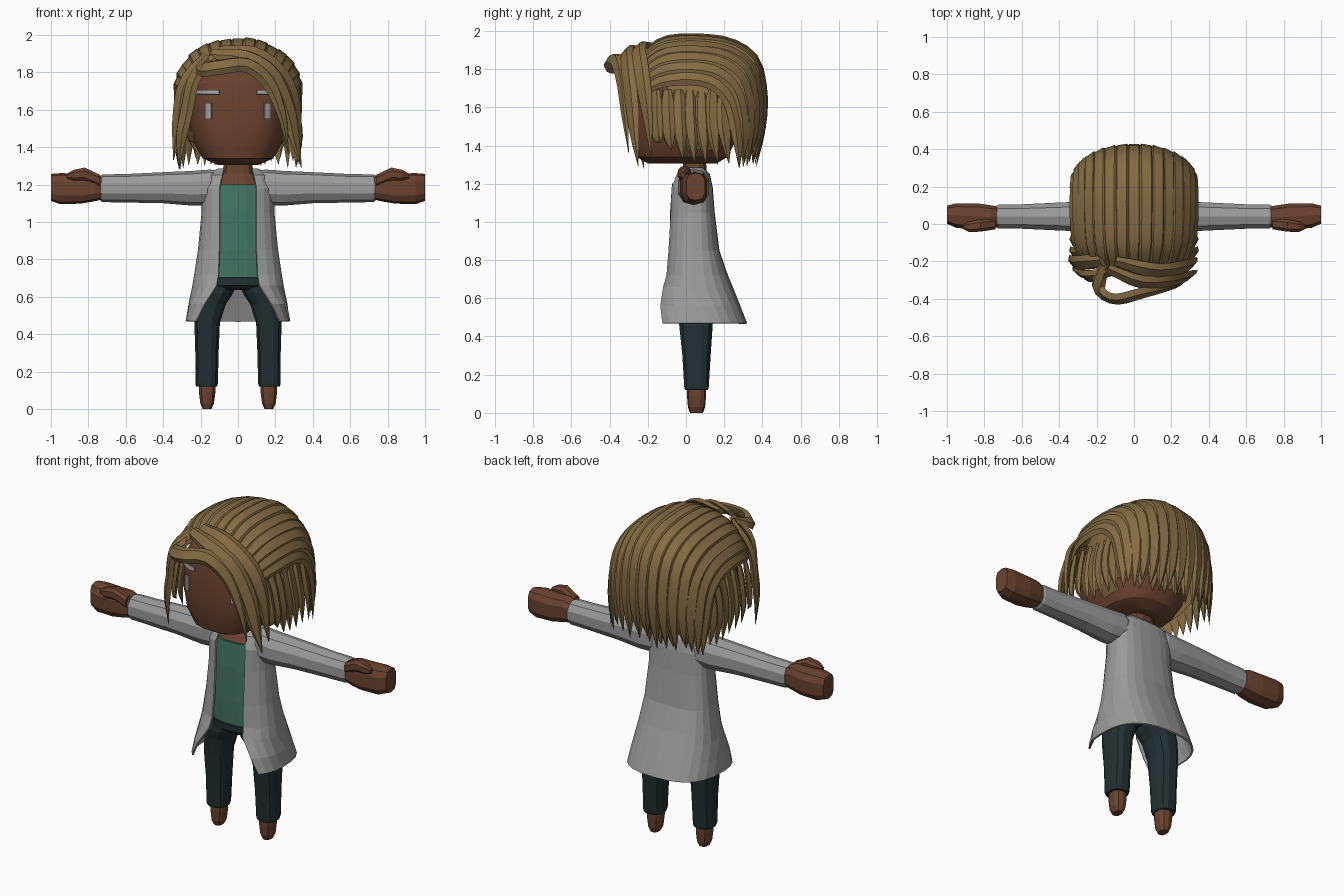
import bpy, bmesh, random
from math import sin, cos, pi, radians
from mathutils import Vector
from mathutils.bvhtree import BVHTree

random.seed(4)
if "Cube" in bpy.data.objects:
    bpy.data.objects.remove(bpy.data.objects["Cube"])


def material(name, r, g, b):
    m = bpy.data.materials.new(name)
    m.use_nodes = True
    m.diffuse_color = (r, g, b, 1)
    bsdf = m.node_tree.nodes["Principled BSDF"]
    bsdf.inputs["Base Color"].default_value = (r, g, b, 1)
    bsdf.inputs["Roughness"].default_value = 0.8
    return m


SKIN = material("brown_skin", .145, .055, .028)
HAIR = material("dark_blond_hair", .235, .15, .055)
COAT = material("grey_coat", .33, .33, .33)
SHIRT = material("teal_shirt", .055, .18, .13)
PANTS = material("dark_trousers", .016, .03, .032)
FEATURE = material("light_grey_features", .36, .36, .37)


def finish(bm, name, mat, mirror=False, smooth=None):
    bmesh.ops.recalc_face_normals(bm, faces=bm.faces)
    me = bpy.data.meshes.new(name)
    bm.to_mesh(me)
    bm.free()
    me.materials.append(mat)
    ob = bpy.data.objects.new(name, me)
    bpy.context.collection.objects.link(ob)
    if smooth:
        me.polygons.foreach_set("use_smooth", [True] * len(me.polygons))
        me.set_sharp_from_angle(angle=radians(smooth))
    if mirror:
        ob.modifiers.new("mirror", 'MIRROR')
    return ob


def spow(v, e):
    return abs(v) ** e * (1 if v >= 0 else -1)


def bridge(bm, rings, closed=True):
    for a, b in zip(rings, rings[1:]):
        n = len(a)
        for i in range(n if closed else n - 1):
            j = (i + 1) % n
            bm.faces.new((a[i], a[j], b[j], b[i]))


def loft(name, mat, stations, axis="z", n=12, power=2.6, **kw):
    """Capped loft; station = (position, centre 1, centre 2, radius 1, radius 2)."""
    bm = bmesh.new()
    rings = []
    for p, c1, c2, r1, r2 in stations:
        ring = []
        for i in range(n):
            a = 2 * pi * (i + .5) / n
            u, v = c1 + r1 * spow(cos(a), 2 / power), c2 + r2 * spow(sin(a), 2 / power)
            ring.append(bm.verts.new((u, v, p) if axis == "z" else (p, u, v)))
        rings.append(ring)
    bridge(bm, rings)
    bm.faces.new(rings[0])
    bm.faces.new(rings[-1])
    return finish(bm, name, mat, **kw)


# Head and neck
head = loft("head", SKIN, [
    (1.305, 0, -.02, .11, .18), (1.34, 0, -.02, .19, .24), (1.42, 0, -.01, .238, .27),
    (1.52, 0, 0, .26, .285), (1.66, 0, 0, .262, .285), (1.74, 0, 0, .255, .27),
    (1.81, 0, .02, .22, .23), (1.88, 0, .05, .13, .14)], n=20, power=2.9, smooth=25)
loft("neck", SKIN, [(1.14, 0, .035, .15, .105), (1.2, 0, .035, .125, .1),
                    (1.26, 0, .045, .085, .065), (1.34, 0, .045, .075, .06)])

# Face plates laid onto the head
face_tree = BVHTree.FromObject(head, bpy.context.evaluated_depsgraph_get())


def face_plate(name, x0, x1, z0, z1, nx, nz):
    bm = bmesh.new()
    rows = []
    for k in range(nz + 1):
        row = []
        for i in range(nx + 1):
            x, z = x0 + (x1 - x0) * i / nx, z0 + (z1 - z0) * k / nz
            hit = face_tree.ray_cast(Vector((x, -1, z)), Vector((0, 1, 0)))[0]
            row.append(bm.verts.new((x, hit.y - .008, z)))
        rows.append(row)
    bridge(bm, rows, closed=False)
    ob = finish(bm, name, FEATURE, mirror=True)
    sol = ob.modifiers.new("thickness", 'SOLIDIFY')
    sol.thickness, sol.offset = .009, 0


face_plate("eyes", .142, .174, 1.55, 1.635, 2, 4)
face_plate("eyebrows", .1, .22, 1.683, 1.705, 6, 1)

# Shirt and trousers
loft("shirt", SHIRT, [(.67, 0, .045, .165, .125), (.85, 0, .035, .165, .122),
                      (1.05, 0, .03, .16, .115), (1.2, 0, .03, .15, .105)], n=16)
loft("hips", PANTS, [(.635, 0, .045, .12, .1), (.66, 0, .045, .165, .13),
                     (.7, 0, .045, .17, .132), (.71, 0, .045, .14, .1)], n=16)
loft("trouser_legs", PANTS, [
    (.12, .168, .055, .057, .062), (.135, .168, .055, .062, .066), (.3, .166, .055, .064, .076),
    (.46, .165, .052, .07, .09), (.56, .145, .05, .082, .1), (.62, .118, .045, .095, .11),
    (.68, .09, .045, .09, .11)], mirror=True)
loft("feet", SKIN, [(0, .165, .055, .024, .034), (.03, .165, .055, .038, .045),
                    (.09, .165, .055, .046, .05), (.15, .165, .055, .045, .05)], n=10, mirror=True)

# Open coat: (height, half width, front, back, half opening)
LEVELS = [(1.285, .11, 0, .09, .075), (1.25, .17, -.055, .125, .085), (1.18, .195, -.085, .14, .1),
          (1.05, .195, -.09, .15, .1), (.85, .215, -.1, .175, .1), (.72, .235, -.11, .22, .105),
          (.66, .245, -.13, .245, .115), (.56, .265, -.17, .285, .18), (.47, .28, -.19, .32, .225)]
bm = bmesh.new()
rings = []
for z, rx, front, back, gap in LEVELS:
    e = 2 / 2.6
    yc, steps = .05, 20
    # Arc from one lapel round the back to the other
    s = (gap / rx) ** (1 / e)
    start = Vector((0, 1)).angle(Vector((s, (1 - s * s) ** .5)))
    ring = []
    for i in range(steps + 1):
        a = start + (2 * pi - 2 * start) * i / steps
        depth = yc - front if cos(a) > 0 else back - yc
        ring.append(bm.verts.new((rx * spow(sin(a), e), yc - depth * spow(cos(a), e), z)))
    rings.append(ring)
bridge(bm, rings, closed=False)
coat = finish(bm, "coat", COAT)
for f in coat.data.polygons[:1]:
    outward = f.normal.dot(f.center - Vector((0, .05, f.center.z)))
sol = coat.modifiers.new("thickness", 'SOLIDIFY')
sol.thickness = .01
sol.offset = -1 if outward > 0 else 1

loft("sleeves", COAT, [
    (.07, .045, 1.2, .05, .07), (.15, .04, 1.185, .085, .095), (.24, .04, 1.18, .085, .093),
    (.4, .04, 1.183, .078, .083), (.6, .04, 1.18, .068, .076), (.725, .04, 1.18, .066, .074),
    (.735, .04, 1.18, .06, .068)], axis="x", n=10, power=2.3, mirror=True)

# Mitten hands with thumbs
loft("hands", SKIN, [
    (.7, .04, 1.18, .05, .055), (.77, .037, 1.185, .066, .075), (.84, .04, 1.178, .073, .08),
    (.95, .045, 1.178, .068, .083), (1, .05, 1.185, .05, .072)], axis="x", n=10, power=3, mirror=True)
loft("thumbs", SKIN, [
    (.74, 0, 1.22, .03, .035), (.82, -.008, 1.255, .035, .038), (.88, -.015, 1.25, .03, .03),
    (.915, -.015, 1.245, .012, .014)], axis="x", n=8, mirror=True)

# Hair cap beneath the locks, open at the face and nape
bm = bmesh.new()
bmesh.ops.create_uvsphere(bm, u_segments=24, v_segments=16, radius=1)
for v in bm.verts:
    v.co /= sum(abs(c) ** 2.4 for c in v.co) ** (1 / 2.4)
    v.co = Vector((v.co.x * .3, .07 + v.co.y * .325, 1.62 + v.co.z * .325))
hidden = [f for f in bm.faces if f.calc_center_median().z < 1.4
          or (f.calc_center_median().y < -.12 and f.calc_center_median().z < 1.79)]
bmesh.ops.delete(bm, geom=hidden, context='FACES')
finish(bm, "hair_cap", HAIR, smooth=60)


def spline(points, samples):
    """Catmull-Rom resampling of a short path."""
    p = [Vector(q) for q in points]
    p = [2 * p[0] - p[1]] + p + [2 * p[-1] - p[-2]]
    out = []
    for k in range(samples + 1):
        t = k / samples * (len(points) - 1)
        i = min(int(t), len(points) - 2)
        t -= i
        a, b, c, d = p[i:i + 4]
        out.append(b + .5 * t * (c - a + t * (2 * a - 5 * b + 4 * c - d + t * (3 * (b - c) + d - a))))
    return out


def lock(bm, points, width, thick=.02, samples=14, point_from=.6):
    """Flattened tapering lock of hair facing away from the head centre."""
    path = spline(points, samples)
    rings = []
    for k, p in enumerate(path):
        t = k / samples
        tangent = (path[min(k + 1, samples)] - path[max(k - 1, 0)]).normalized()
        out = p - Vector((0, .05, 1.6))
        out = (out - tangent * out.dot(tangent)).normalized()
        side = tangent.cross(out)
        size = min(1, .65 + t * 2) * (1 if t < point_from else max(.04, 1 - ((t - point_from) / (1 - point_from)) ** 1.6))
        w, h = width * size, thick * size
        section = [(-w, -h * .3), (-w * .55, h), (w * .55, h), (w, -h * .3), (0, -h)]
        rings.append([bm.verts.new(p + side * u + out * v) for u, v in section])
    bridge(bm, rings)
    bm.faces.new(rings[0])
    bm.faces.new(rings[-1])


# Swept-back locks: blend a crown profile (y, z) into a temple profile
CROWN = [(-.23, 1.87), (-.12, 1.945), (.05, 1.96), (.24, 1.935), (.37, 1.84), (.41, 1.65), (.4, 1.46), (.37, 1.3)]
TEMPLE = [(-.2, 1.66), (-.1, 1.7), (.03, 1.71), (.13, 1.68), (.2, 1.6), (.235, 1.5), (.25, 1.4), (.26, 1.29)]
SPREAD = [.85, .96, 1, 1, .99, .98, .98, .98]
bm = bmesh.new()
COUNT = 15
for i in range(COUNT):
    b = radians(-80 + 160 * i / (COUNT - 1))
    f = 1 - cos(b)
    lift, drop = random.uniform(0, .012), random.uniform(-.02, .05)
    pts = []
    for k, ((y0, z0), (y1, z1), s) in enumerate(zip(CROWN, TEMPLE, SPREAD)):
        pts.append((.32 * sin(b) * s * (1 + lift), y0 + (y1 - y0) * f,
                    z0 + (z1 - z0) * f + lift + (drop if k == 7 else 0)))
    lock(bm, pts, .047, .018, 18, .72)
finish(bm, "swept_back_hair", HAIR, smooth=40)

# Hanging locks over the ears and the nape
bm = bmesh.new()
for s in (-1, 1):
    for i in range(7):
        y = -.16 + i * .06
        tip = 1.4 - .1 * min(1, i / 2) + random.uniform(-.01, .03)
        lock(bm, [(s * .285, y, 1.69), (s * .31, y, 1.56), (s * .325, y + .01, 1.44),
                  (s * .32, y + .025, tip)], .04, .016, 8, .5)
for i in range(7):
    x = -.21 + i * .07
    lock(bm, [(x, .36 - x * x, 1.65), (x, .37 - x * x, 1.5), (x * 1.03, .35 - x * x, 1.31)], .05, .015, 8, .5)
finish(bm, "hanging_hair", HAIR, smooth=40)

# Fringe: a curled quiff sweeping to the left, shorter locks on the right
bm = bmesh.new()
lock(bm, [(-.16, -.22, 1.88), (-.19, -.34, 1.82), (-.1, -.4, 1.83), (.05, -.365, 1.84),
          (.17, -.335, 1.74), (.24, -.32, 1.56), (.27, -.3, 1.36)], .045, .022, 20)
lock(bm, [(-.14, -.24, 1.9), (.03, -.31, 1.885), (.18, -.305, 1.8), (.265, -.285, 1.62),
          (.305, -.27, 1.45), (.34, -.25, 1.29)], .05)
lock(bm, [(-.1, -.2, 1.92), (.1, -.25, 1.9), (.245, -.235, 1.78), (.31, -.21, 1.6), (.335, -.18, 1.33)], .05)
lock(bm, [(-.13, -.26, 1.88), (-.235, -.28, 1.77), (-.275, -.26, 1.6), (-.305, -.245, 1.45),
          (-.315, -.22, 1.28)], .042)
lock(bm, [(-.17, -.2, 1.89), (-.285, -.21, 1.74), (-.32, -.205, 1.56), (-.345, -.19, 1.33)], .048)
finish(bm, "fringe", HAIR, smooth=40)
